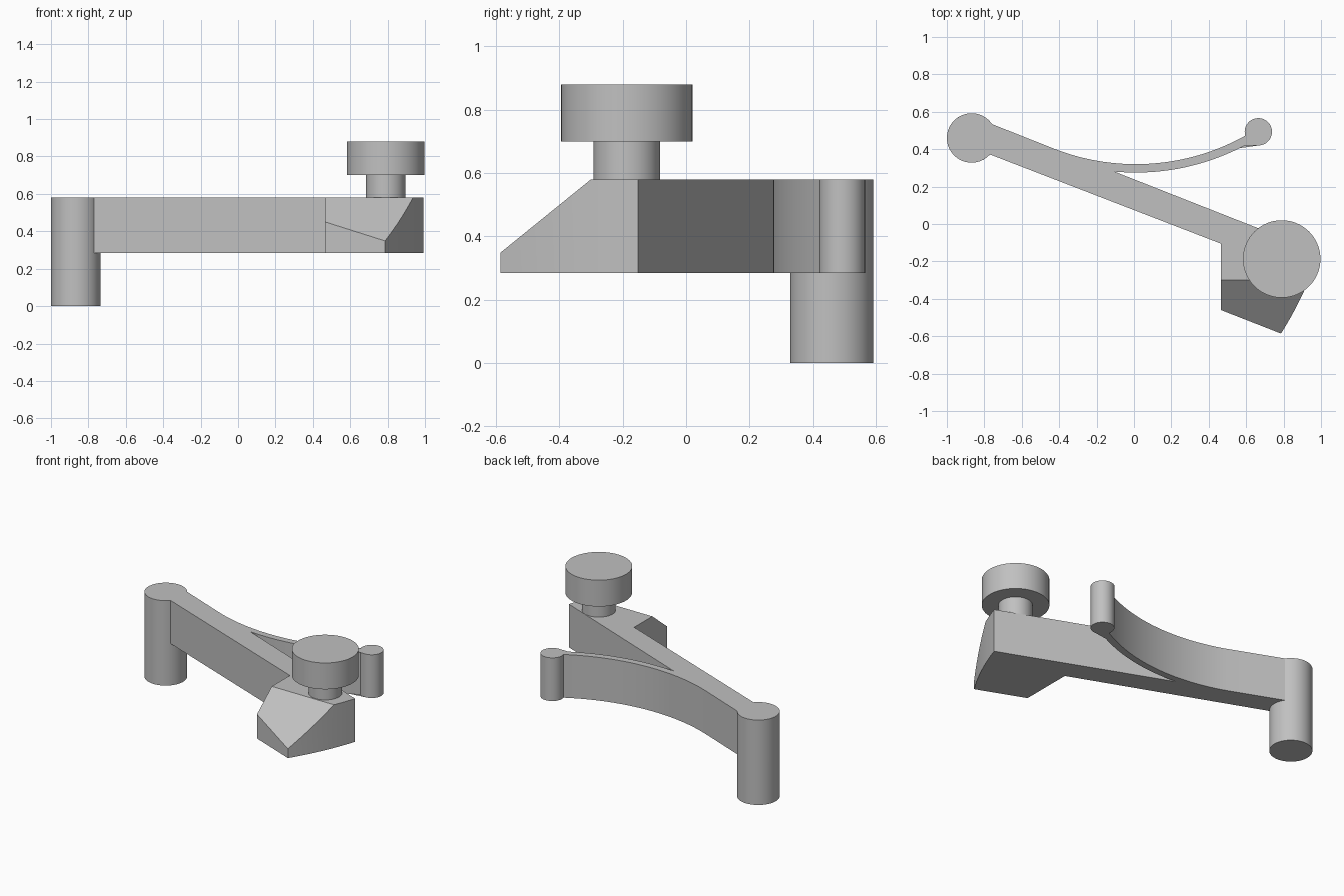
import bpy, bmesh
from math import radians, sin, cos
from mathutils import Vector

cube = bpy.data.objects.get("Cube")
if cube:
    bpy.data.objects.remove(cube, do_unlink=True)

grey = bpy.data.materials.new("plain grey")
grey.use_nodes = True
colour = (0.53, 0.53, 0.53, 1)
grey.diffuse_color = colour
grey.node_tree.nodes["Principled BSDF"].inputs["Base Color"].default_value = colour

BOTTOM, TOP = 0.285, 0.58
PIVOT = (-0.868, 0.46)
POST_R = 0.132
KNOB = (0.79, -0.187)


def arc(centre, radius, start, end, steps):
    """Points along an arc, angles in degrees."""
    angles = [radians(start + (end - start) * i / steps) for i in range(steps + 1)]
    return [(centre[0] + radius * cos(a), centre[1] + radius * sin(a)) for a in angles]


def finish(obj):
    obj.data.materials.append(grey)
    bpy.ops.object.select_all(action='DESELECT')
    obj.select_set(True)
    bpy.context.view_layer.objects.active = obj
    bpy.ops.object.shade_smooth_by_angle(angle=radians(25))


def cylinder(name, centre, radius, low, high):
    bpy.ops.mesh.primitive_cylinder_add(
        vertices=64, radius=radius, depth=high - low,
        location=(centre[0], centre[1], (low + high) / 2))
    obj = bpy.context.object
    obj.name = name
    finish(obj)


# Lever outline: foot, straight arm, thin curved spring, pin and pivot boss
spring_centre = (0.01, 1.52)
outline = [(0.465, -0.105), (0.465, -0.46)]
outline += arc(PIVOT, 1.957, -32.3, -18.2, 10)
outline += arc(spring_centre, 1.245, 264.7, 299.4, 24)
outline += arc((0.665, 0.493), 0.073, -128, 196, 40)
outline += arc(spring_centre, 1.2, 299.5, 249, 32)
outline += arc(PIVOT, POST_R, 34, 318, 52)

bm = bmesh.new()
base = bm.faces.new([bm.verts.new((x, y, BOTTOM)) for x, y in outline])
extruded = bmesh.ops.extrude_face_region(bm, geom=[base], use_keep_orig=True)
top_verts = [g for g in extruded["geom"] if isinstance(g, bmesh.types.BMVert)]
bmesh.ops.translate(bm, verts=top_verts, vec=(0, 0, TOP - BOTTOM))

# Sloping cut across the front of the foot
cut = bmesh.ops.bisect_plane(
    bm, geom=bm.verts[:] + bm.edges[:] + bm.faces[:],
    plane_co=Vector((0, -0.30, TOP)), plane_no=Vector((0, -0.81, 1)),
    clear_outer=True)
rim = [g for g in cut["geom_cut"] if isinstance(g, bmesh.types.BMEdge)]
bmesh.ops.holes_fill(bm, edges=rim, sides=0)
bmesh.ops.recalc_face_normals(bm, faces=bm.faces[:])

mesh = bpy.data.meshes.new("lever_arm")
bm.to_mesh(mesh)
bm.free()
lever = bpy.data.objects.new("lever_arm", mesh)
bpy.context.collection.objects.link(lever)
finish(lever)

# Pivot post below the arm, and the knob on its stem
cylinder("pivot_post", PIVOT, POST_R, 0, BOTTOM)
cylinder("knob_stem", KNOB, 0.105, TOP, 0.70)
cylinder("knob", KNOB, 0.207, 0.70, 0.88)
